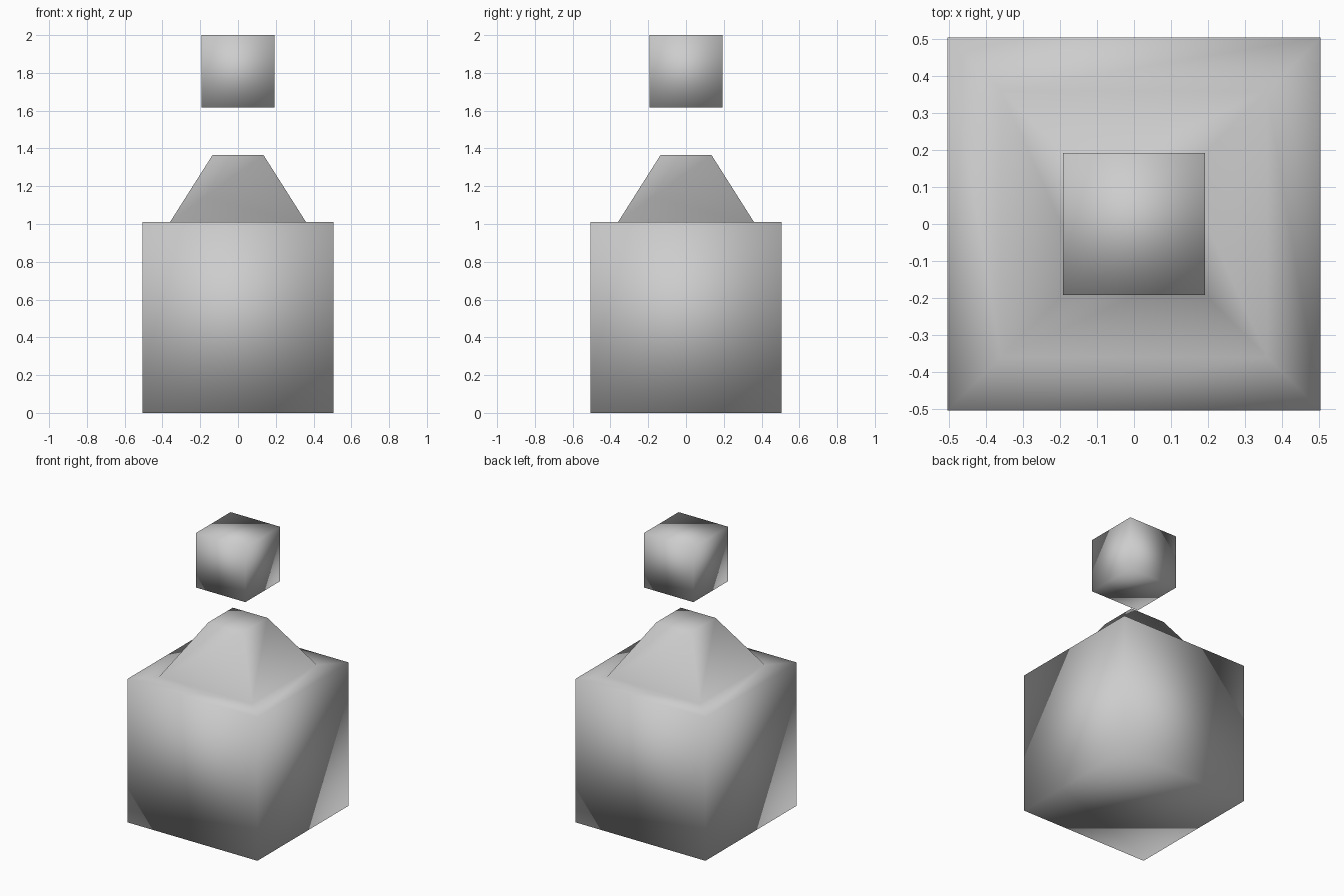
import bpy
import bmesh
from mathutils import Matrix

default_cube = bpy.data.objects.get("Cube")
if default_cube:
    bpy.data.objects.remove(default_cube, do_unlink=True)

# One plain grey material
grey = bpy.data.materials.new("mid_grey")
grey.use_nodes = True
grey.diffuse_color = (0.61, 0.61, 0.61, 1)
grey.node_tree.nodes["Principled BSDF"].inputs["Base Color"].default_value = grey.diffuse_color


def add_cube(bm, size, base_z):
    """Cube standing on base_z; returns its top face."""
    bmesh.ops.create_cube(bm, size=size, matrix=Matrix.Translation((0, 0, base_z + size / 2)))
    return max(bm.faces, key=lambda f: f.calc_center_median().z)


def inset(bm, face, width):
    """Inset a face by an even border of the given width."""
    bmesh.ops.inset_region(bm, faces=[face], thickness=width, use_even_offset=True)


def finish(bm, name):
    """Turn the bmesh into a smooth-shaded object."""
    for face in bm.faces:
        face.smooth = True
    bmesh.ops.recalc_face_normals(bm, faces=bm.faces)
    mesh = bpy.data.meshes.new(name)
    bm.to_mesh(mesh)
    bm.free()
    mesh.materials.append(grey)
    obj = bpy.data.objects.new(name, mesh)
    bpy.context.collection.objects.link(obj)


# Body: a cube whose top is inset, then raised into a tapered cap
SIZE, SHOULDER, TIP, CAP_TOP = 1.01, 0.36, 0.135, 1.365
body = bmesh.new()
top = add_cube(body, SIZE, 0)
inset(body, top, SIZE / 2 - SHOULDER)
inset(body, top, SHOULDER - TIP)
for vert in top.verts:
    vert.co.z = CAP_TOP
finish(body, "body_with_tapered_cap")

# Small cube floating above the cap
small = bmesh.new()
add_cube(small, 0.384, 1.616)
finish(small, "floating_cube")
